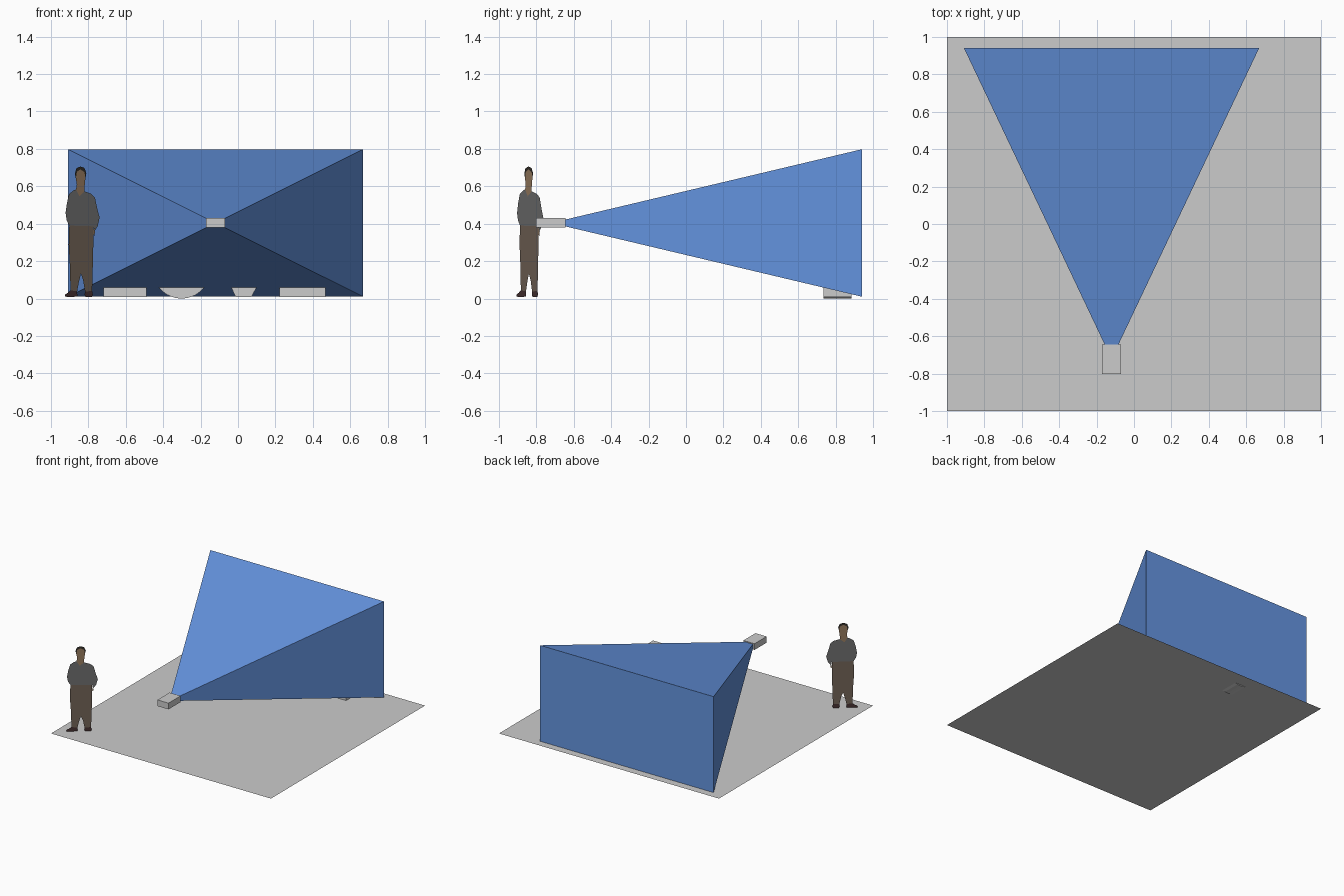
import bpy, bmesh, math

if "Cube" in bpy.data.objects:
    bpy.data.objects.remove(bpy.data.objects["Cube"])

GROUND_Z = 0.008


def material(name, rgb):
    m = bpy.data.materials.new(name)
    m.diffuse_color = (*rgb, 1)
    m.use_nodes = True
    m.node_tree.nodes["Principled BSDF"].inputs["Base Color"].default_value = m.diffuse_color
    return m


def finish(name, bm, mat=None):
    me = bpy.data.meshes.new(name)
    bm.to_mesh(me)
    bm.free()
    ob = bpy.data.objects.new(name, me)
    bpy.context.collection.objects.link(ob)
    if mat:
        me.materials.append(mat)
    return ob


def box(name, lo, hi):
    bm = bmesh.new()
    bmesh.ops.create_cube(bm, size=1)
    for v in bm.verts:
        v.co = [lo[i] + (v.co[i] + 0.5) * (hi[i] - lo[i]) for i in range(3)]
    return finish(name, bm)


def prism(name, profile, y0, y1):
    """Extrude an x-z profile from y0 to y1."""
    bm = bmesh.new()
    face = bm.faces.new([bm.verts.new((x, y0, z)) for x, z in profile])
    out = bmesh.ops.extrude_face_region(bm, geom=[face])
    for v in out["geom"]:
        if isinstance(v, bmesh.types.BMVert):
            v.co.y = y1
    bmesh.ops.recalc_face_normals(bm, faces=bm.faces)
    return finish(name, bm)


def cutout(name, points, mat):
    """Flat patch of the figure; points are in hundredths (x, height),
    on an upright plane turned toward the front right."""
    bm = bmesh.new()
    face = bm.faces.new([
        bm.verts.new((-0.84 + u / 100, -0.84 + 0.77 * u / 100, GROUND_Z + h / 100))
        for u, h in points])
    face.normal_update()
    if face.normal.y > 0:
        face.normal_flip()
    return finish(name, bm, mat)


# Ground sheet
bm = bmesh.new()
bmesh.ops.create_grid(bm, x_segments=1, y_segments=1, size=1)
for v in bm.verts:
    v.co.z = GROUND_Z
finish("ground_sheet", bm)

# Sensor housing
box("sensor_box", (-0.171, -0.802, 0.379), (-0.07, -0.645, 0.43))

# Viewing volume: pyramid starting inside the sensor
bm = bmesh.new()
tip = bm.verts.new((-0.12, -0.722, 0.404))
base = [bm.verts.new((x, 0.94, z)) for x, z in
        ((-0.909, 0.01), (0.669, 0.01), (0.669, 0.798), (-0.909, 0.798))]
bm.faces.new(base)
for i in range(4):
    bm.faces.new((tip, base[i], base[(i + 1) % 4]))
bmesh.ops.recalc_face_normals(bm, faces=bm.faces)
finish("view_volume", bm, material("blue", (0.13, 0.3, 0.75)))

# Low blocks under the far end of the view volume
Y0, Y1, TOP = 0.735, 0.885, 0.075
box("left_block", (-0.719, Y0, GROUND_Z), (-0.489, Y1, TOP))
box("right_block", (0.222, Y0, GROUND_Z), (0.468, Y1, TOP))
prism("tapered_block", [(-0.013, GROUND_Z), (0.072, GROUND_Z), (0.107, TOP), (-0.043, TOP)], Y0, Y1)
R = 0.155
half = math.acos((R - TOP) / R)
arc = [(-0.302 + R * math.sin(a), R - R * math.cos(a))
       for a in (half * (i / 6 - 1) for i in range(13))]
prism("round_block", arc, Y0, Y1)

# Standing figure cutout
skin = material("skin", (0.3, 0.19, 0.11))
shirt = material("shirt", (0.15, 0.15, 0.15))
trousers = material("trousers", (0.16, 0.12, 0.09))
dark = material("dark_hair", (0.03, 0.025, 0.02))
shoe = material("shoe", (0.06, 0.03, 0.03))

cutout("hair", [(-2.7, 63.5), (-3.2, 66), (-2.4, 68.8), (-0.3, 69.8), (1.9, 69),
                (2.9, 66.2), (2.4, 63.5), (1.9, 66.8), (-0.3, 68.2), (-2.1, 67)], dark)
cutout("face", [(-2.7, 63.5), (-2.1, 67), (-0.3, 68.2), (1.9, 66.8), (2.4, 63.5),
                (2.2, 61), (1.9, 58.5), (1.9, 56.5), (-0.8, 53.8), (-2.6, 57.5),
                (-2.2, 60)], skin)
cutout("shirt_body", [(-2.6, 57.5), (-0.8, 53.8), (1.9, 56.5), (5.5, 55.2), (7.5, 53.2),
                      (8.7, 47.5), (10, 42.5), (9, 38), (7.2, 35), (6.7, 37.8),
                      (-6.2, 38.2), (-7.6, 41), (-8.2, 45), (-7.4, 50.5),
                      (-6.3, 55), (-4, 57)], shirt)
cutout("hand", [(6.75, 37), (7.2, 35), (7.6, 35.4), (7.2, 32.5), (6.7, 33.5)], skin)
cutout("trouser_legs", [(-6.2, 38.2), (6.7, 37.8), (6.7, 30), (6.4, 18), (6, 3.2),
                        (2.2, 3), (1.2, 9), (0, 12.5), (-1.1, 8), (-2, 3),
                        (-5.6, 3.6), (-5.8, 15), (-6.5, 28)], trousers)
cutout("left_shoe", [(-5.6, 3.6), (-2, 3), (-1.9, 0.3), (-5, 0), (-8.6, 0.2),
                     (-8.6, 1.2), (-7, 2.3)], shoe)
cutout("right_shoe", [(2.2, 3), (6, 3.2), (6.4, 1.2), (5.8, 0), (2.6, 0), (2, 1.2)], shoe)
